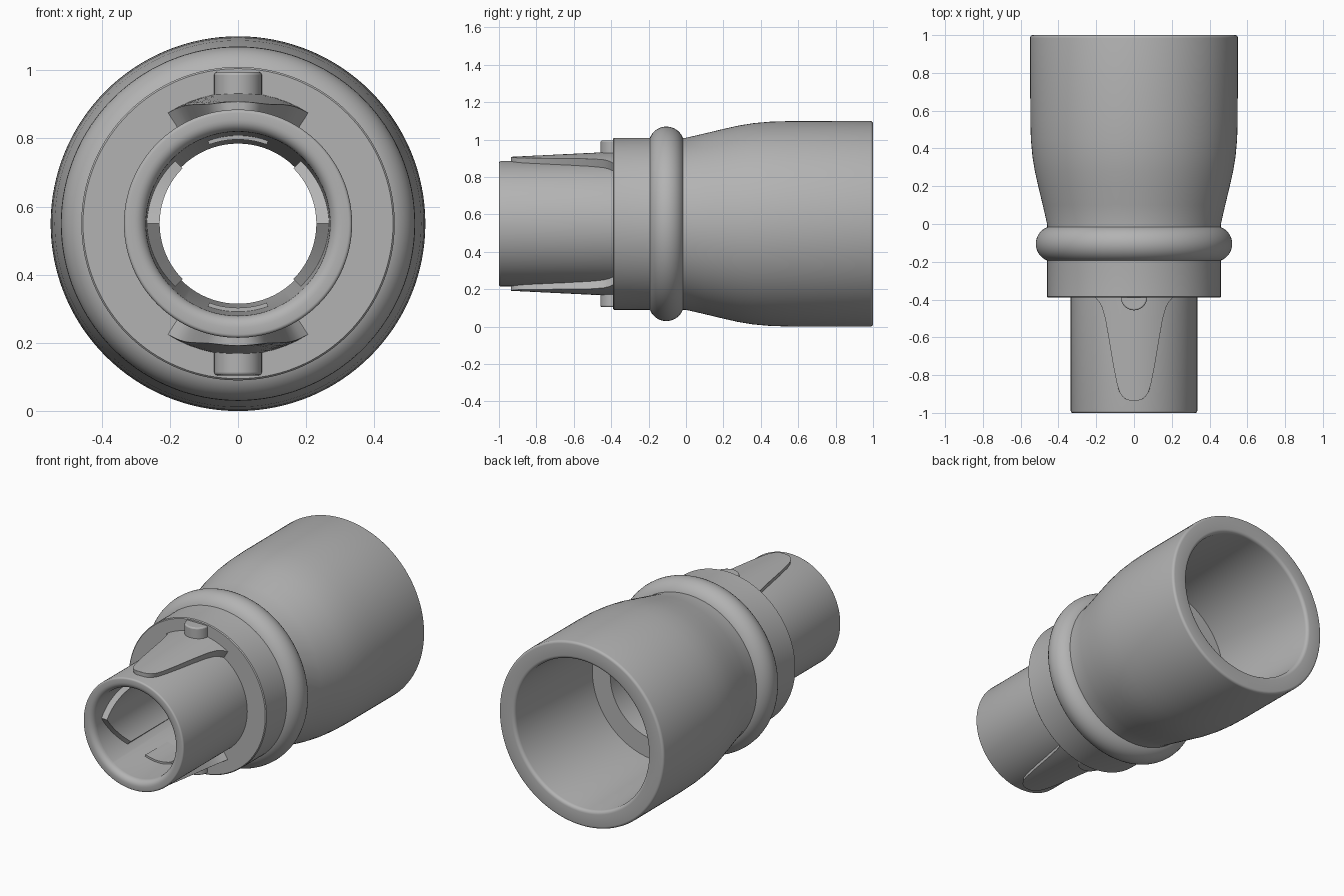
import bpy, bmesh, math
from mathutils import Vector

cube = bpy.data.objects.get("Cube")
if cube:
    bpy.data.objects.remove(cube, do_unlink=True)

AXIS_Z = 0.55
SEGMENTS = 128

grey = bpy.data.materials.new("plain grey")
grey.use_nodes = True
grey.diffuse_color = (0.45, 0.45, 0.45, 1)
grey.node_tree.nodes["Principled BSDF"].inputs["Base Color"].default_value = grey.diffuse_color


def polar(radius, angle, y):
    """Point around the long axis; angle 0 is +x, a quarter turn is up."""
    return Vector((radius * math.cos(angle), y, AXIS_Z + radius * math.sin(angle)))


def finish(name, bm, bevel=0):
    bmesh.ops.recalc_face_normals(bm, faces=bm.faces)
    mesh = bpy.data.meshes.new(name)
    bm.to_mesh(mesh)
    bm.free()
    mesh.materials.append(grey)
    obj = bpy.data.objects.new(name, mesh)
    bpy.context.collection.objects.link(obj)
    if bevel:
        mod = obj.modifiers.new("soft edges", "BEVEL")
        mod.width = bevel
        mod.segments = 3
        mod.limit_method = "ANGLE"
        mod.angle_limit = math.radians(50)
    bpy.ops.object.select_all(action="DESELECT")
    obj.select_set(True)
    bpy.context.view_layer.objects.active = obj
    bpy.ops.object.shade_smooth_by_angle(angle=math.radians(35))
    return obj


def lathe(name, profile):
    """Spin a closed (y, radius) profile around the long axis."""
    bm = bmesh.new()
    rings = [[bm.verts.new(polar(r, math.tau * i / SEGMENTS, y)) for i in range(SEGMENTS)]
             for y, r in profile]
    for k, ring in enumerate(rings):
        following = rings[(k + 1) % len(rings)]
        for i in range(SEGMENTS):
            j = (i + 1) % SEGMENTS
            bm.faces.new((ring[i], ring[j], following[j], following[i]))
    return finish(name, bm)


def arc(y, r, radius, start, end, steps):
    """Arc in the (y, radius) plane, angles in degrees."""
    angles = [math.radians(start + (end - start) * i / steps) for i in range(steps + 1)]
    return [(y + radius * math.cos(a), r + radius * math.sin(a)) for a in angles]


def sheet_solid(name, columns, bevel=0):
    """Solid from columns of (outer row, inner row) points."""
    bm = bmesh.new()
    made = [[[bm.verts.new(p) for p in row] for row in col] for col in columns]
    for (a_out, a_in), (b_out, b_in) in zip(made, made[1:]):
        loop_a = a_out + a_in[::-1]
        loop_b = b_out + b_in[::-1]
        for i in range(len(loop_a)):
            j = (i + 1) % len(loop_a)
            bm.faces.new((loop_a[i], loop_a[j], loop_b[j], loop_b[i]))
    for outer, inner in (made[0], made[-1]):
        for i in range(len(outer) - 1):
            bm.faces.new((outer[i], outer[i + 1], inner[i + 1], inner[i]))
    return finish(name, bm, bevel)


# Hollow body: spigot, collar, flared socket and stepped bore
profile = arc(-0.99, 0.325, 0.01, 180, 90, 4)
profile += [(-0.39, 0.335), (-0.39, 0.455), (-0.385, 0.46), (0, 0.46)]
profile += [(0.1, 0.483), (0.2, 0.507), (0.28, 0.525), (0.36, 0.538), (0.45, 0.546), (0.55, 0.549)]
profile += arc(0.985, 0.535, 0.015, 90, 0, 4)
profile += arc(0.98, 0.465, 0.02, 0, -90, 4)
profile += [(0.28, 0.43), (0.28, 0.31), (-0.34, 0.30), (-0.34, 0.235), (-0.965, 0.27)]
profile += arc(-0.965, 0.305, 0.035, 270, 180, 6)
lathe("adapter_body", profile)

# Rounded bead around the collar
lathe("round_bead", arc(-0.105, 0.425, 0.095, -30, 210, 24) + [(-0.15, 0.37), (-0.06, 0.37)])


# Tapered tongues above and below the spigot, flaring into the collar
outline = [(-0.935, 0.02), (-0.93, 0.04), (-0.915, 0.06), (-0.89, 0.077), (-0.85, 0.09),
           (-0.75, 0.11), (-0.6, 0.135), (-0.5, 0.153), (-0.44, 0.17), (-0.41, 0.187), (-0.385, 0.21)]
for label, side in (("upper", 1), ("lower", -1)):
    columns = []
    for y, half in outline:
        top = 0.358 + 0.027 * (y + 0.94) / 0.55
        spread = math.asin(half / top)
        angles = [side * math.pi / 2 + spread * (i / 6 - 1) for i in range(13)]
        columns.append(([polar(top, a, y) for a in angles], [polar(0.315, a, y) for a in angles]))
    sheet_solid(label + "_tongue", columns, bevel=0.006)

    # Round locating pin against the collar face
    bm = bmesh.new()
    bmesh.ops.create_cone(bm, cap_ends=True, segments=40, radius1=0.07, radius2=0.07, depth=0.1)
    bmesh.ops.translate(bm, verts=bm.verts, vec=(0, -0.387, AXIS_Z + side * 0.395))
    finish(label + "_pin", bm, bevel=0.008)

    # Low raised pad inside the spigot
    angles = [side * math.pi / 2 + math.radians(20) * (i / 5 - 1) for i in range(11)]
    sheet_solid(label + "_inner_pad",
                [([polar(0.275, a, y) for a in angles], [polar(0.247, a, y) for a in angles])
                 for y in (-0.76, -0.55)])

# Pointed keys on both sides of the bore
for label, middle in (("left", 0), ("right", math.pi)):
    columns = []
    for i in range(21):
        t = i / 10 - 1
        a = middle + t * math.pi / 4
        front = -0.92 + 0.13 * abs(t)
        columns.append(([polar(0.285, a, front), polar(0.285, a, -0.35)],
                        [polar(0.23, a, front), polar(0.23, a, -0.35)]))
    sheet_solid(label + "_bore_key", columns)
